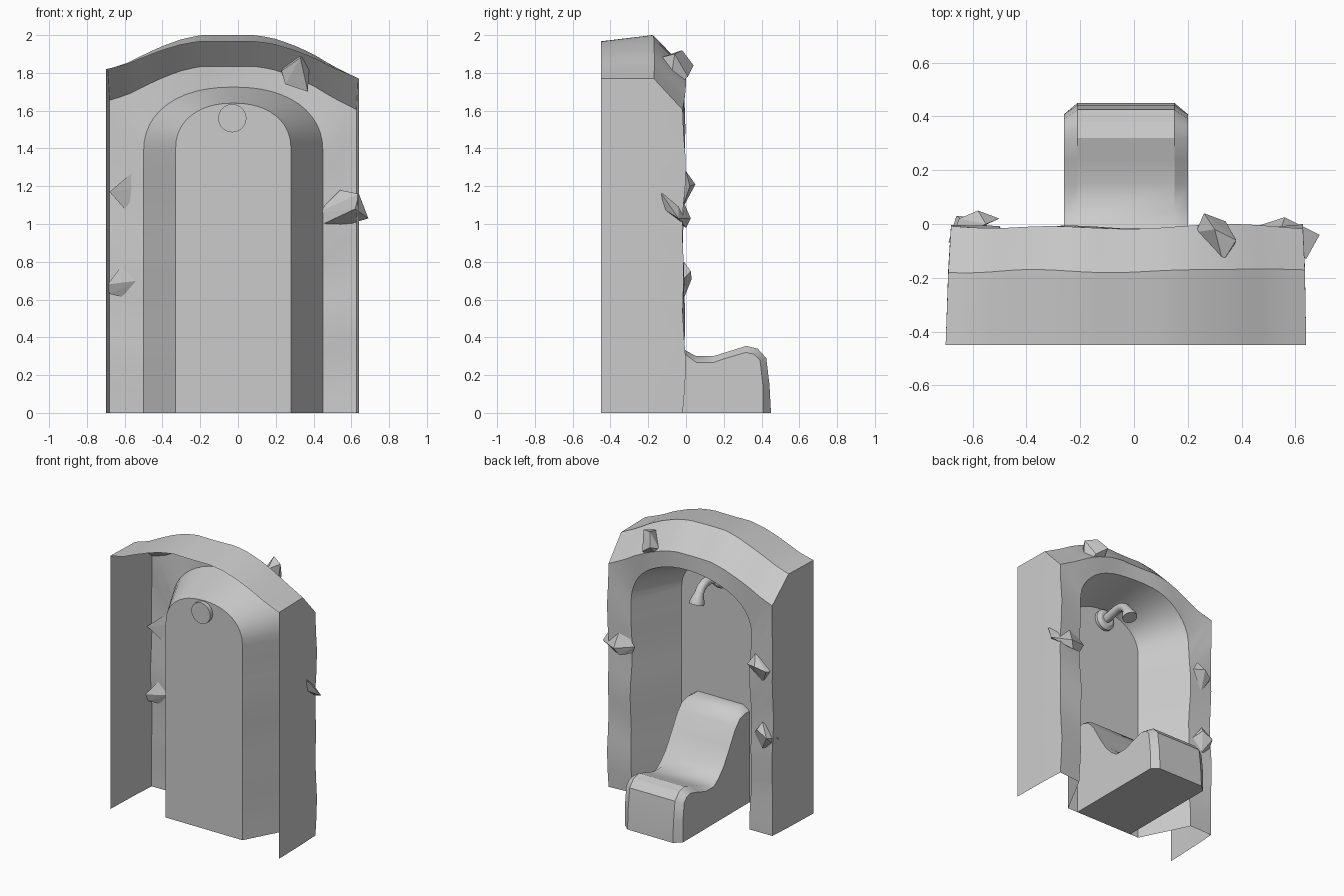
import bpy, bmesh
from math import sin, cos, pi
from mathutils import Vector

if "Cube" in bpy.data.objects:
    bpy.data.objects.remove(bpy.data.objects["Cube"])


def finish(name, bm, smooth=30):
    bmesh.ops.recalc_face_normals(bm, faces=bm.faces)
    me = bpy.data.meshes.new(name)
    bm.to_mesh(me)
    bm.free()
    ob = bpy.data.objects.new(name, me)
    bpy.context.collection.objects.link(ob)
    if smooth:
        bpy.ops.object.select_all(action='DESELECT')
        ob.select_set(True)
        bpy.context.view_layer.objects.active = ob
        bpy.ops.object.shade_smooth_by_angle(angle=smooth * pi / 180)
    return ob


def loft(name, rings, closed=False, caps=(), smooth=30):
    bm = bmesh.new()
    vs = [[bm.verts.new(p) for p in r] for r in rings]
    n = len(rings[0])
    for a, b in zip(vs, vs[1:]):
        for i in range(n if closed else n - 1):
            j = (i + 1) % n
            bm.faces.new((a[i], a[j], b[j], b[i]))
    for c in caps:
        bm.faces.new(vs[c])
    return finish(name, bm, smooth)


def interp(table, x):
    for (x0, z0), (x1, z1) in zip(table, table[1:]):
        if x <= x1:
            return z0 + (z1 - z0) * (x - x0) / (x1 - x0)
    return table[-1][1]


# Wall shell: rings running up the left side, over the arch, down the right
LEG, ARC = 12, 24
CROWN = [(-.7, 1.82), (-.6, 1.85), (-.5, 1.90), (-.4, 1.945), (-.3, 1.98), (-.2, 2.0), (.1, 2.0),
         (.2, 1.98), (.3, 1.945), (.4, 1.9), (.5, 1.84), (.64, 1.77)]


def wave(x, z, amp=.013):
    return amp * sin(9 * z + 4 * x) * cos(3 * z - 6 * x)


def arch_ring(half, spring, rise, y, amp, power):
    pts = [(-.025 - half, spring * i / LEG) for i in range(LEG)]
    for j in range(ARC + 1):
        t = pi - pi * j / ARC
        c, s = cos(t), max(sin(t), 0)
        cx = abs(c) ** (2 / power) * (1 if c > 0 else -1)
        pts.append((-.025 + half * cx, spring + rise * s ** (2 / power)))
    pts += [(-.025 + half, spring * i / LEG) for i in reversed(range(LEG))]
    return [(x, y + wave(x, z, amp), z) for x, z in pts]


def outer_ring(xl, xr, y, drop, amp):
    def top(x):
        return interp(CROWN, -.7 + 1.34 * (x - xl) / (xr - xl)) - drop(x)
    pts = [(xl, top(xl) * i / LEG) for i in range(LEG)]
    pts += [(x, top(x)) for x in (xl + (xr - xl) * j / ARC for j in range(ARC + 1))]
    pts += [(xr, top(xr) * i / LEG) for i in reversed(range(LEG))]
    return [(x, y + wave(x, z, amp), z) for x, z in pts]


rings = [arch_ring(.305, 1.40, .24, -.35, 0, 2.2),
         arch_ring(.475, 1.38, .345, -.02, .015, 2.25),
         outer_ring(-.68, .628, -.012, lambda x: .165, .012),
         outer_ring(-.69, .635, -.17, lambda x: 0, .012),
         outer_ring(-.70, .64, -.45, lambda x: max(0, .035 * (1 - 2 * (x + .03) ** 2 / .9)), 0)]
loft("alcove_wall", rings, caps=(0,))

# Lounge seat: side profile lofted across x with chamfered edges
PROFILE = [(-.35, .69), (-.30, .69), (-.25, .665), (-.2, .60), (-.13, .48), (-.07, .39), (-.01, .335), (.05, .302),
           (.15, .302), (.24, .33), (.32, .355), (.38, .34), (.425, .29), (.442, .15), (.45, 0), (-.35, 0)]


def seat_section(x, inset):
    out = []
    n = len(PROFILE)
    for i, (y, z) in enumerate(PROFILE):
        (y0, z0), (y1, z1) = PROFILE[i - 1], PROFILE[(i + 1) % n]
        d = Vector((z0 - z1, y1 - y0)).normalized() * inset
        if z == 0 or i == 0:
            d = Vector((-inset * 1.2 if y > 0 else 0, 0 if z == 0 else -inset))
        out.append((x, y + (-abs(d.x) if y > .3 else d.x * .5), z - (abs(d.y) if z else 0)))
    return out


loft("lounge_seat", [seat_section(-.26, .035), seat_section(-.21, 0),
                     seat_section(.15, 0), seat_section(.2, .035)], True, (0, -1))


# Shower: round sections swept along a path in the y-z plane
def sweep(name, path, sides=16):
    rs = []
    for i, (y, z, r) in enumerate(path):
        a, b = path[max(i - 1, 0)], path[min(i + 1, len(path) - 1)]
        d = Vector((0, b[0] - a[0], b[1] - a[1])).normalized()
        u = Vector((1, 0, 0))
        v = d.cross(u)
        rs.append([Vector((-.03, y, z)) + r * (u * cos(2 * pi * k / sides) + v * sin(2 * pi * k / sides))
                   for k in range(sides)])
    return loft(name, rs, True, (0, -1))


sweep("shower_flange", [(-.38, 1.56, .075), (-.33, 1.56, .075), (-.315, 1.56, .05)], 20)
sweep("shower_pipe", [(-.33, 1.56, .03), (-.22, 1.585, .03), (-.17, 1.585, .03), (-.13, 1.565, .03),
                      (-.105, 1.53, .032), (-.085, 1.485, .05), (-.078, 1.465, .05)])

# Faceted stones stuck in the wall
STONES = {
    "stone_left_upper": [(-.68, -.06, 1.17), (-.55, .0, 1.28), (-.5, .02, 1.2), (-.6, -.02, 1.08),
                         (-.58, .05, 1.21), (-.65, .02, 1.18)],
    "stone_left_lower": [(-.69, -.07, .68), (-.6, -.01, .80), (-.53, -.02, .70), (-.6, -.01, .61),
                         (-.66, .03, .71), (-.58, .025, .75), (-.68, -.05, .63)],
    "stone_right": [(.42, -.02, 1.06), (.54, -.04, 1.18), (.64, -.13, 1.16), (.69, -.04, 1.03),
                    (.53, .0, .98), (.45, -.03, 1.0), (.56, .025, 1.03), (.62, -.12, 1.08)],
    "stone_top": [(.23, -.03, 1.81), (.30, -.02, 1.92), (.38, -.06, 1.90), (.37, -.09, 1.70),
                  (.26, .04, 1.84), (.33, -.14, 1.88), (.25, -.05, 1.74), (.34, .01, 1.78)],
}
for name, pts in STONES.items():
    bm = bmesh.new()
    for p in pts:
        bm.verts.new(p)
    bmesh.ops.convex_hull(bm, input=bm.verts)
    finish(name, bm, 0)
